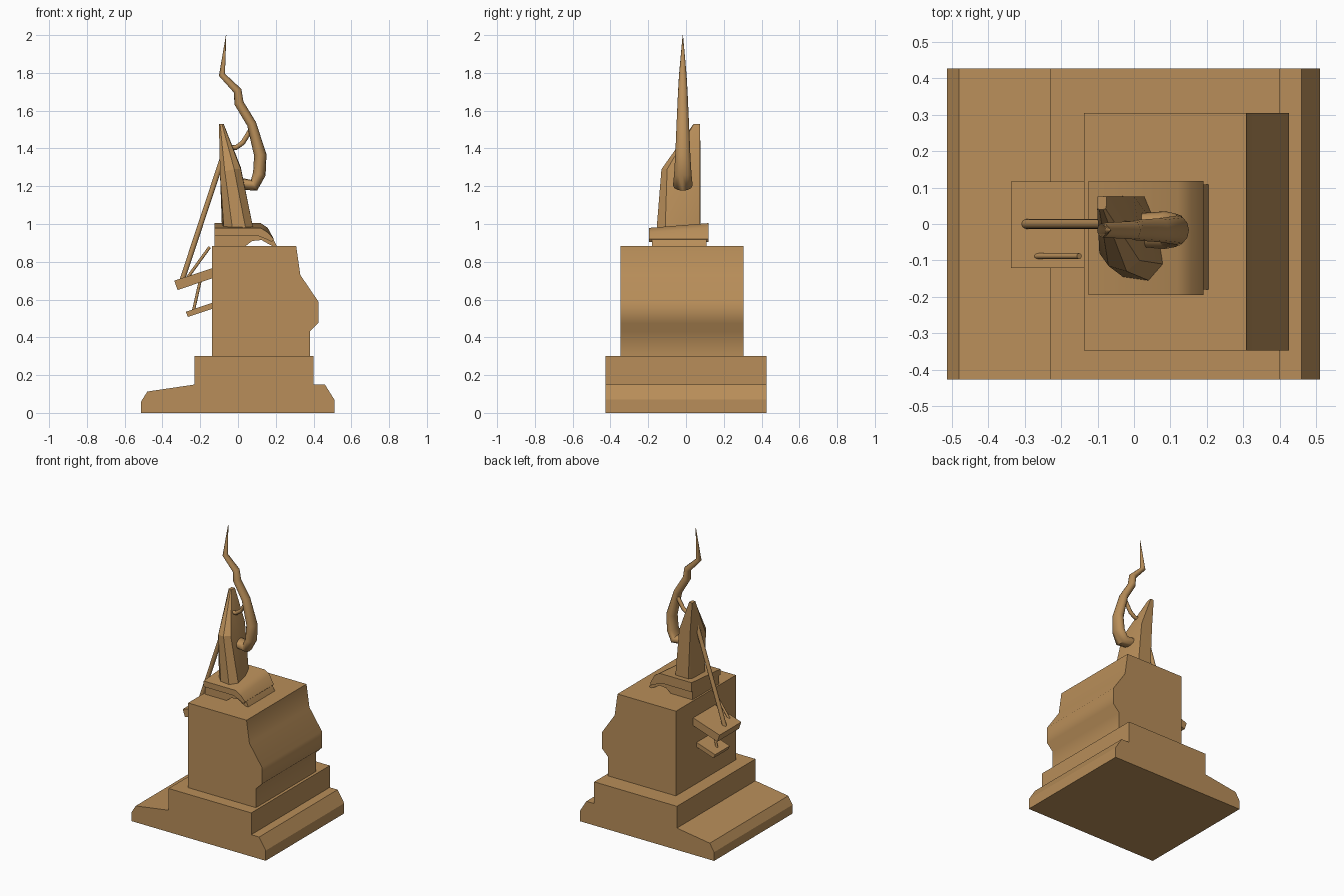
import bpy, bmesh, math
from mathutils import Vector

if "Cube" in bpy.data.objects:
    bpy.data.objects.remove(bpy.data.objects["Cube"])

wood = bpy.data.materials.new("wood")
wood.diffuse_color = (0.48, 0.27, 0.10, 1)
wood.use_nodes = True
wood.node_tree.nodes["Principled BSDF"].inputs["Base Color"].default_value = wood.diffuse_color


def finish(name, bm, angle):
    bmesh.ops.recalc_face_normals(bm, faces=bm.faces)
    me = bpy.data.meshes.new(name)
    bm.to_mesh(me)
    bm.free()
    ob = bpy.data.objects.new(name, me)
    bpy.context.collection.objects.link(ob)
    me.materials.append(wood)
    bpy.ops.object.select_all(action='DESELECT')
    ob.select_set(True)
    bpy.context.view_layer.objects.active = ob
    bpy.ops.object.shade_smooth_by_angle(angle=math.radians(angle))
    return ob


def loft(name, rings, angle=30):
    """Skin a list of closed rings and cap both ends."""
    bm = bmesh.new()
    vr = [[bm.verts.new(p) for p in r] for r in rings]
    n = len(rings[0])
    for a, b in zip(vr, vr[1:]):
        for i in range(n):
            j = (i + 1) % n
            bm.faces.new((a[i], a[j], b[j], b[i]))
    bm.faces.new(vr[0])
    bm.faces.new(vr[-1])
    return finish(name, bm, angle)


def extrude(name, profile, y0, y1, angle=30):
    """Extrude an x-z profile along y."""
    return loft(name, [[(x, y, z) for x, z in profile] for y in (y0, y1)], angle)


def tube(name, path, y, n=12, angle=60):
    """Elliptical tube along (x, z, in-plane radius, y radius) points."""
    pts = [Vector((p[0], y, p[1])) for p in path]
    side = Vector((0, 1, 0))
    rings = []
    for i, p in enumerate(pts):
        t = Vector()
        if i > 0:
            t += (p - pts[i - 1]).normalized()
        if i < len(pts) - 1:
            t += (pts[i + 1] - p).normalized()
        nrm = t.normalized().cross(side)
        ra, rb = path[i][2:]
        rings.append([p + nrm * ra * math.cos(a) + side * rb * math.sin(a)
                      for a in (2 * math.pi * k / n for k in range(n))])
    return loft(name, rings, angle)


# Stepped base with sloping left apron
extrude("base", [(-.513, 0), (.51, 0), (.51, .07), (.46, .15), (.40, .15), (.40, .30),
                 (-.23, .30), (-.23, .15), (-.48, .113), (-.513, .06)], -.427, .427)

# Main pedestal block with carved right face
extrude("pedestal", [(-.137, .30), (.38, .30), (.38, .43), (.425, .475), (.425, .59),
                     (.33, .73), (.308, .883), (-.137, .883)], -.347, .305, 48)

# Draped plinth on top of the pedestal, top tilting up toward the back
slab = [(-.125, .883), (.04, .883), (.075, .91), (.125, .915), (.165, .892), (.185, .883),
        (.205, .883), (.185, .925), (.155, .965), (.12, .988), (-.125, .988)]
lip = [(-.125, .94), (.10, .94), (.15, .92), (.18, .905), (.19, .92),
       (.157, .965), (.12, .989), (-.125, .989)]
for name, prof, y0, y1 in (("plinth", slab, -.18, .108), ("plinth_lip", lip, -.195, .118)):
    ob = extrude(name, prof, y0, y1, 40)
    for v in ob.data.vertices:
        if v.co.z > .95:
            v.co.z += .08 * v.co.y + .006

# Faceted cloak-like body leaning up to a narrow peak
foot = [(-.085, .05), (-.075, -.10), (-.03, -.145), (.04, -.155),
        (.08, -.11), (.065, -.01), (.03, .075), (-.07, .077)]
shoulder = [(-.095, .04, 1.33), (-.095, -.08, 1.26), (-.07, -.115, 1.28), (-.02, -.13, 1.29),
            (.015, -.10, 1.29), (.015, -.03, 1.30), (0, .075, 1.32), (-.085, .076, 1.33)]
peak = [(-.101, .05), (-.101, .042), (-.095, .04), (-.085, .04),
        (-.078, .042), (-.076, .05), (-.076, .075), (-.1, .075)]
loft("body", [[(x, y, .98) for x, y in foot], shoulder,
              [(x, y, 1.53) for x, y in peak]], 25)

# Twisting horn rising to a point
tube("horn", [(.0, 1.215, .032, .045), (.085, 1.205, .033, .052), (.113, 1.265, .034, .046),
              (.118, 1.365, .033, .040), (.072, 1.53, .025, .033), (.005, 1.64, .025, .028),
              (-.002, 1.705, .022, .025), (-.085, 1.79, .017, .02),
              (-.063, 2.0, .001, .001)], -.017)

# Curved link between body and horn
tube("horn_link", [(-.06, 1.405, .013, .013), (-.01, 1.405, .013, .013), (.025, 1.43, .013, .013),
                   (.075, 1.51, .013, .013)], -.005, 8)

# Sloping shelves on the left face
extrude("upper_shelf", [(-.337, .70), (-.32, .65), (-.13, .715), (-.13, .768)], -.12, .117)
extrude("lower_shelf", [(-.277, .535), (-.265, .508), (-.13, .553), (-.13, .585)], -.08, .08)

# Round struts
for name, a, b, r, y in (("long_strut", (-.295, .705), (-.075, 1.37), .014, 0),
                         ("short_strut", (-.268, .715), (-.15, .878), .008, -.088),
                         ("shelf_post", (-.2, .70), (-.236, .54), .008, 0)):
    tube(name, [(*a, r, r), (*b, r, r)], y)
